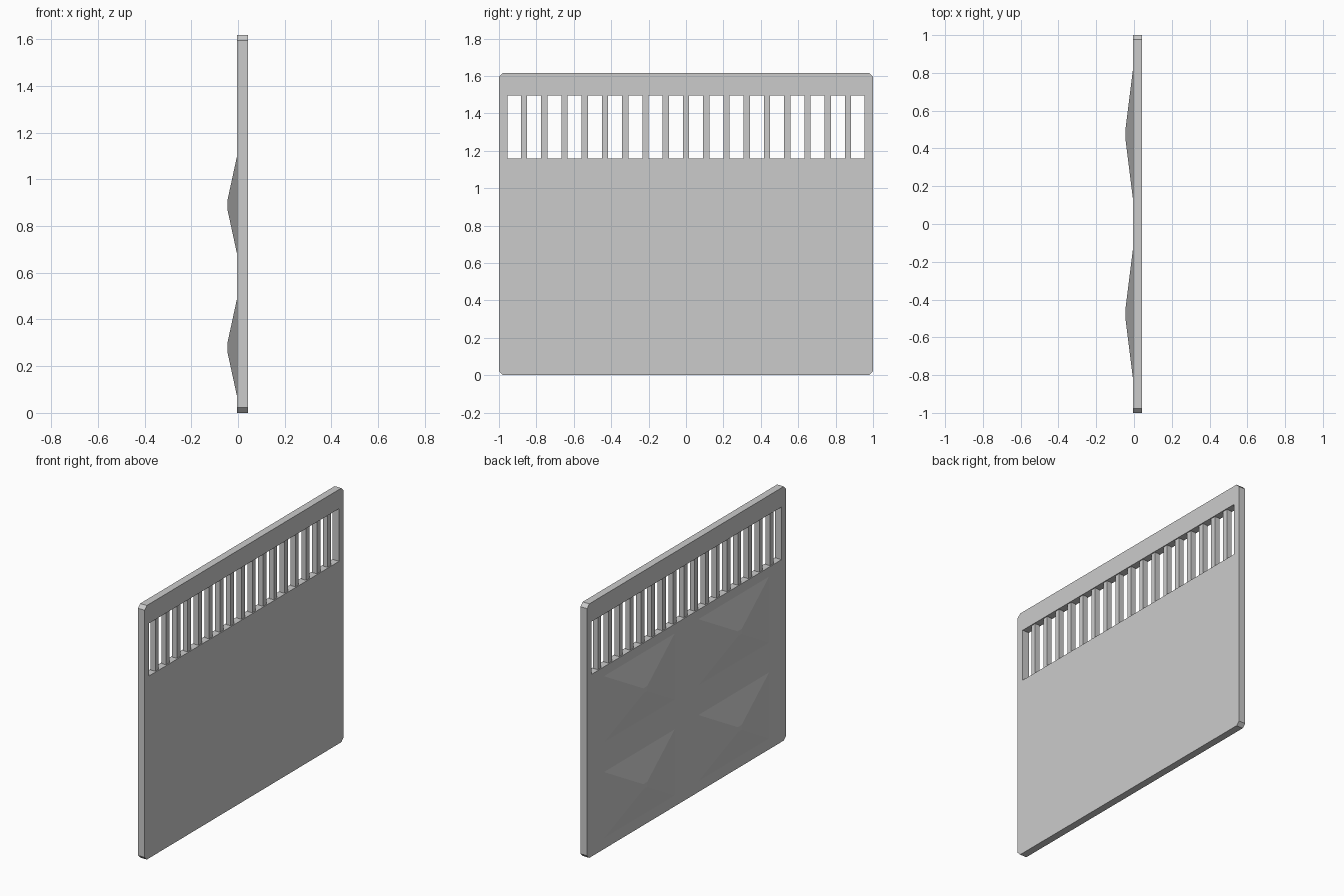
import bpy, bmesh
from mathutils import Matrix

cube = bpy.data.objects.get("Cube")
if cube:
    bpy.data.objects.remove(cube, do_unlink=True)

GREY = (0.6, 0.6, 0.6, 1)
mat = bpy.data.materials.new("plain grey")
mat.use_nodes = True
mat.diffuse_color = GREY
mat.node_tree.nodes["Principled BSDF"].inputs["Base Color"].default_value = GREY

BACK, FRONT = -0.004, 0.043      # panel thickness along x
HEIGHT, CHAMFER = 1.617, 0.022
HOLE_Y, HOLE_Z0, HOLE_Z1 = 0.955, 1.16, 1.495


def finish(bm, name):
    bmesh.ops.recalc_face_normals(bm, faces=bm.faces)
    mesh = bpy.data.meshes.new(name)
    bm.to_mesh(mesh)
    bm.free()
    mesh.materials.append(mat)
    obj = bpy.data.objects.new(name, mesh)
    bpy.context.collection.objects.link(obj)
    return obj


def loop(bm, points):
    verts = [bm.verts.new((BACK, y, z)) for y, z in points]
    return [bm.edges.new((a, b)) for a, b in zip(verts, verts[1:] + verts[:1])]


# Panel: chamfered outline with a long window, extruded through its thickness
bm = bmesh.new()
c, h = CHAMFER, HEIGHT
outline = [(-1 + c, 0), (1 - c, 0), (1, c), (1, h - c),
           (1 - c, h), (-1 + c, h), (-1, h - c), (-1, c)]
window = [(-HOLE_Y, HOLE_Z0), (HOLE_Y, HOLE_Z0), (HOLE_Y, HOLE_Z1), (-HOLE_Y, HOLE_Z1)]
edges = loop(bm, outline) + loop(bm, window)
bmesh.ops.triangle_fill(bm, edges=edges, use_beauty=True, normal=(-1, 0, 0))
ext = bmesh.ops.extrude_face_region(bm, geom=bm.faces[:], use_keep_orig=True)
moved = [g for g in ext["geom"] if isinstance(g, bmesh.types.BMVert)]
bmesh.ops.translate(bm, verts=moved, vec=(FRONT - BACK, 0, 0))
finish(bm, "panel")

# Window bars, evenly spaced
for i in range(17):
    bm = bmesh.new()
    place = Matrix.Translation(((BACK + FRONT) / 2, (i - 8) * 0.1083, (HOLE_Z0 + HOLE_Z1) / 2))
    size = Matrix.Diagonal((0.034, 0.034, HOLE_Z1 - HOLE_Z0, 1))
    bmesh.ops.create_cube(bm, size=1, matrix=place @ size)
    finish(bm, f"window_bar_{i + 1}")

# Four raised pyramids with tiny flat tips on the -x face
for row, z in (("lower", 0.28), ("upper", 0.89)):
    for side, y in (("near", -0.475), ("far", 0.475)):
        bm = bmesh.new()
        rings = []
        for x, half_y, half_z in ((BACK, 0.355, 0.21), (-0.046, 0.02, 0.016)):
            rings.append([bm.verts.new((x, y + sy * half_y, z + sz * half_z))
                          for sy, sz in ((-1, -1), (1, -1), (1, 1), (-1, 1))])
        base, tip = rings
        bm.faces.new(base)
        bm.faces.new(tip)
        for k in range(4):
            n = (k + 1) % 4
            bm.faces.new((base[k], base[n], tip[n], tip[k]))
        finish(bm, f"{row}_{side}_pyramid")
